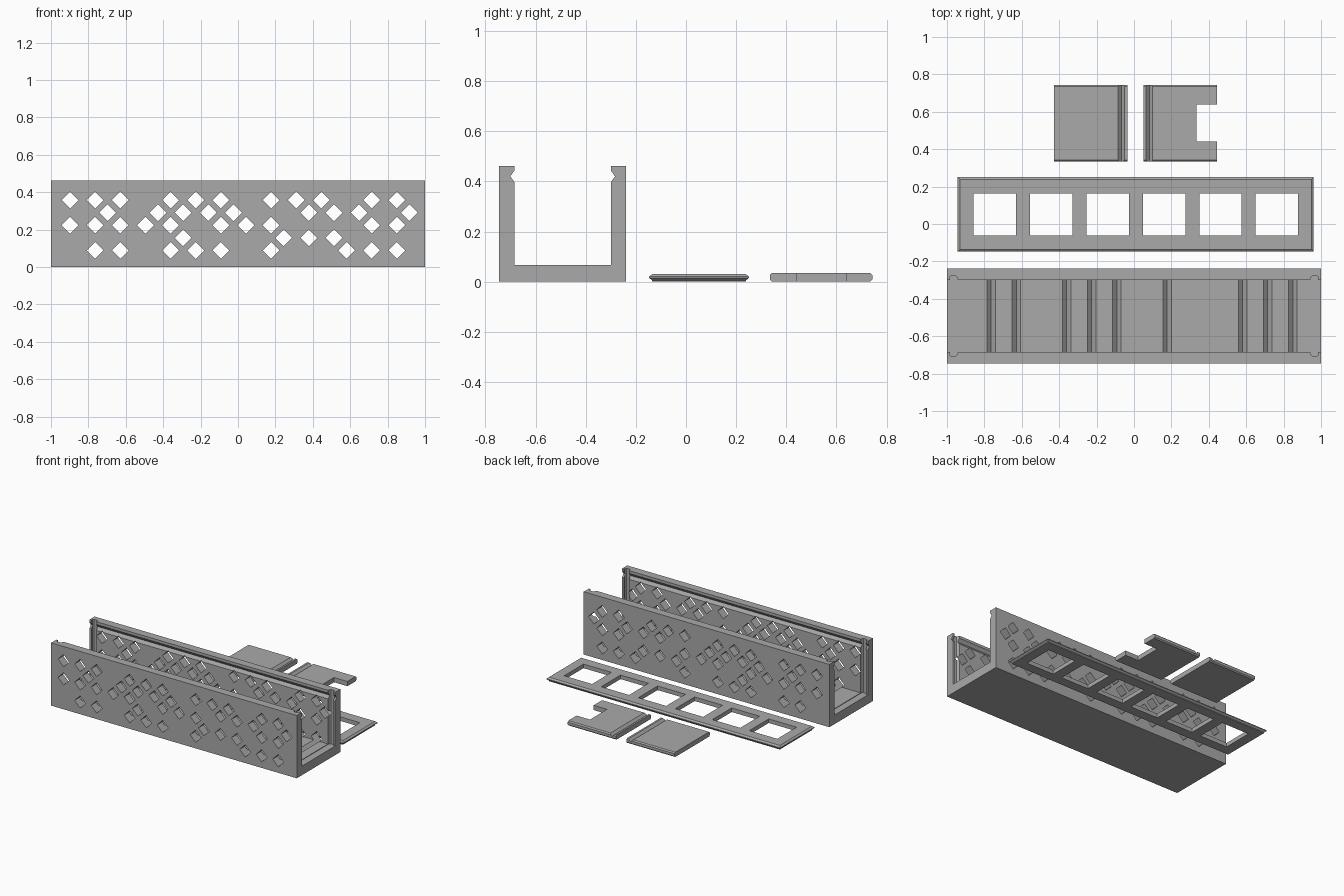
import bpy, bmesh

if "Cube" in bpy.data.objects:
    bpy.data.objects.remove(bpy.data.objects["Cube"], do_unlink=True)

grey = bpy.data.materials.new("plain grey")
grey.use_nodes = True
colour = (0.4, 0.4, 0.4, 1)
grey.diffuse_color = colour
grey.node_tree.nodes["Principled BSDF"].inputs["Base Color"].default_value = colour


def extrude(bm, points, axis, start, end):
    """Extrude a closed profile along an axis; points fill the other two axes in order."""
    def place(p, t):
        co = list(p)
        co.insert(axis, t)
        return co
    face = bm.faces.new([bm.verts.new(place(p, start)) for p in points])
    moved = bmesh.ops.extrude_face_region(bm, geom=[face])["geom"]
    for v in moved:
        if isinstance(v, bmesh.types.BMVert):
            v.co[axis] = end


def make(name, prisms):
    """Make one object from a list of (profile, axis, start, end) prisms."""
    bm = bmesh.new()
    for p in prisms:
        extrude(bm, *p)
    bmesh.ops.recalc_face_normals(bm, faces=bm.faces)
    mesh = bpy.data.meshes.new(name)
    bm.to_mesh(mesh)
    bm.free()
    mesh.materials.append(grey)
    obj = bpy.data.objects.new(name, mesh)
    bpy.context.collection.objects.link(obj)
    return obj


def cut(obj, prisms):
    """Subtract prisms that do not touch one another."""
    cutter = make("cutter", prisms)
    cutter.hide_render = True
    mod = obj.modifiers.new("cut", "BOOLEAN")
    mod.operation, mod.solver, mod.object = "DIFFERENCE", "EXACT", cutter
    bpy.context.view_layer.objects.active = obj
    bpy.ops.object.modifier_apply(modifier=mod.name)
    bpy.data.objects.remove(cutter, do_unlink=True)


def rect(a0, a1, b0, b1):
    return [(a0, b0), (a1, b0), (a1, b1), (a0, b1)]


def diamond(a, b, r):
    return [(a - r, b), (a, b - r), (a + r, b), (a, b + r)]


# Channel: U section with sliding grooves near the rim
front, back, height, floor = -0.745, -0.239, 0.462, 0.067
in_f, in_b, vee = front + 0.06, back - 0.06, 0.016
section = [(front, 0), (back, 0), (back, height), (in_b, height),
           (in_b, 0.442), (in_b + vee, 0.42), (in_b, 0.398), (in_b, floor),
           (in_f, floor), (in_f, 0.398), (in_f - vee, 0.42), (in_f, 0.442),
           (in_f, height), (front, height)]
channel = make("channel_body", [(section, 0, -1, 1)])

# Upright slots for the end panels, with chamfered corners
slots = []
for s in (-1, 1):
    f, b = in_f - 0.021, in_b + 0.021
    slot = [(s * 0.942, in_f), (s * 0.946, f + 0.006), (s * 0.952, f),
            (s * 0.979, f), (s * 0.985, f + 0.006), (s * 0.985, b - 0.006),
            (s * 0.979, b), (s * 0.952, b), (s * 0.946, b - 0.006), (s * 0.942, in_b)]
    slots.append((slot, 2, floor - 0.004, 0.6))
cut(channel, slots)

# Diamond holes through both long walls
rows = [(2, 4, 8, 10, 12, 16, 22, 24, 26),
        (9, 17, 19, 21),
        (0, 2, 4, 6, 8, 12, 14, 16, 24, 26),
        (3, 7, 9, 11, 13, 19, 21, 23, 27),
        (0, 2, 4, 8, 10, 12, 16, 18, 20, 24, 26)]
pitch = 0.0672
cut(channel, [(diamond(-0.898 + pitch * k, 0.089 + pitch * i, 0.045), 1, -0.9, 0)
              for i, row in enumerate(rows) for k in row])

# Sliding lid: layered outline gives pointed edges on all four sides
bm = bmesh.new()
rings = []
for z, inset in ((0, 0.012), (0.005, 0.012), (0.015, 0), (0.02, 0), (0.03, 0.012)):
    outline = rect(-0.943 + inset, 0.96 - inset, -0.147 + inset, 0.251 - inset)
    rings.append([bm.verts.new((x, y, z)) for x, y in outline])
bm.faces.new(rings[0])
bm.faces.new(rings[-1])
for low, high in zip(rings, rings[1:]):
    for i in range(4):
        j = (i + 1) % 4
        bm.faces.new((low[i], low[j], high[j], high[i]))
bmesh.ops.recalc_face_normals(bm, faces=bm.faces)
mesh = bpy.data.meshes.new("sliding_lid")
bm.to_mesh(mesh)
bm.free()
mesh.materials.append(grey)
lid = bpy.data.objects.new("sliding_lid", mesh)
bpy.context.collection.objects.link(lid)

# Six square windows in the lid
cut(lid, [(rect(x, x + 0.227, -0.062, 0.163), 2, -0.1, 0.1)
          for x in [-0.857 + 0.3015 * i for i in range(6)]])

# End panels: chamfered sides and a groove that receives the lid
y0, y1, thick, c = 0.335, 0.743, 0.035, 0.008
panel = [(y0 + c, 0), (y1 - c, 0), (y1, c), (y1, thick - c),
         (y1 - c, thick), (y0 + c, thick), (y0, thick - c), (y0, c)]
for name, x0, x1, groove in (("plain_end_panel", -0.428, -0.036, -0.068),
                             ("notched_end_panel", 0.05, 0.443, 0.082)):
    obj = make(name, [(panel, 0, x0, x1)])
    cut(obj, [(diamond(groove, thick, 0.018), 1, 0, 1)])
    if name.startswith("notched"):
        cut(obj, [(rect(0.334, 0.6, 0.441, 0.639), 2, -0.1, 0.1)])
